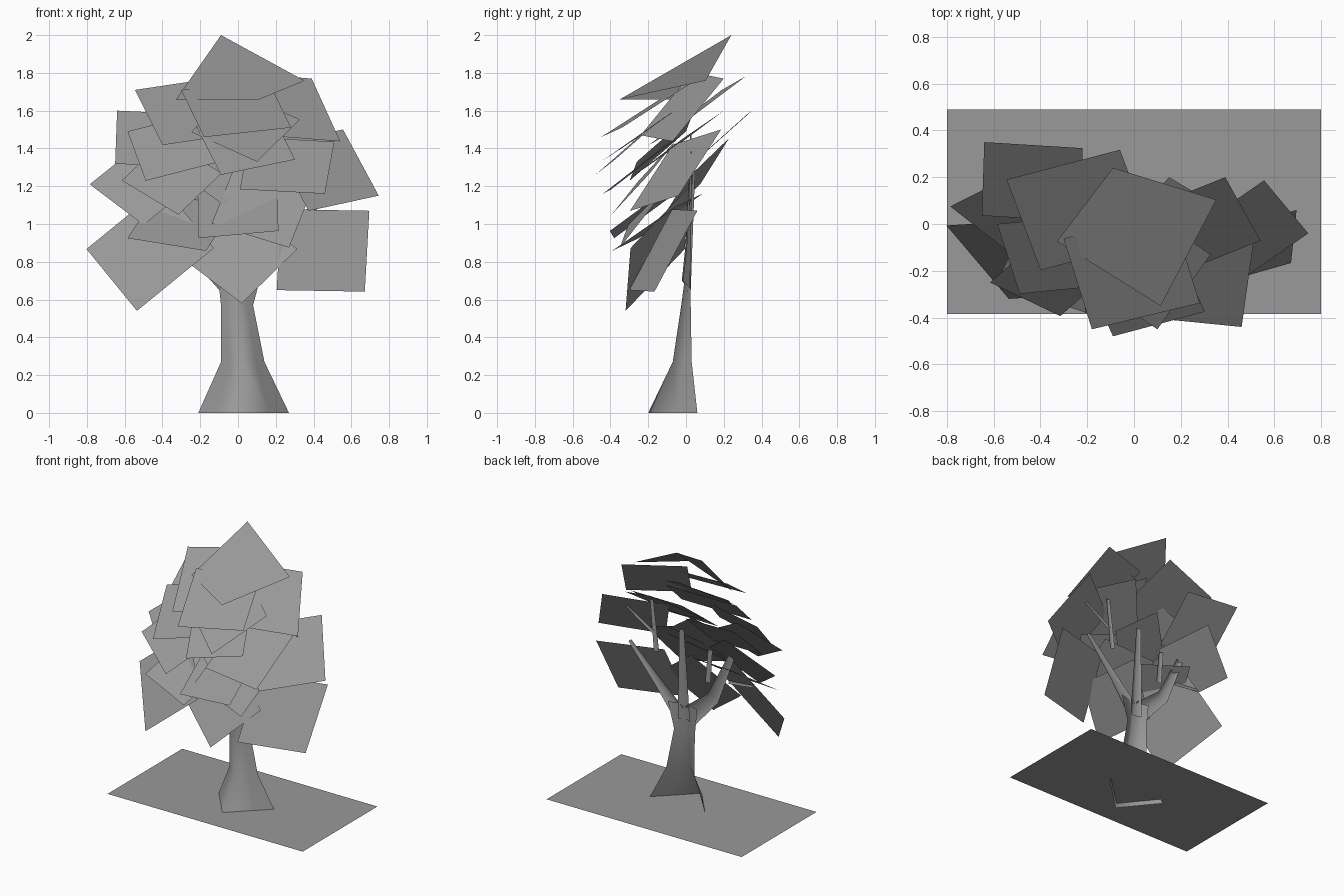
import bpy, bmesh, math
from mathutils import Vector

cube = bpy.data.objects.get("Cube")
if cube:
    bpy.data.objects.remove(cube, do_unlink=True)

grey = bpy.data.materials.new("plain_grey")
grey.use_nodes = True
colour = (0.32, 0.32, 0.32, 1)
grey.diffuse_color = colour
grey.node_tree.nodes["Principled BSDF"].inputs["Base Color"].default_value = colour


def loft(name, rows, smooth=True):
    """Open sheet of quads through equal rows of points."""
    bm = bmesh.new()
    rows = [[bm.verts.new(p) for p in row] for row in rows]
    for low, high in zip(rows, rows[1:]):
        for i in range(len(low) - 1):
            bm.faces.new((low[i], low[i + 1], high[i + 1], high[i]))
    mesh = bpy.data.meshes.new(name)
    bm.to_mesh(mesh)
    bm.free()
    mesh.materials.append(grey)
    for face in mesh.polygons:
        face.use_smooth = smooth
    obj = bpy.data.objects.new(name, mesh)
    bpy.context.collection.objects.link(obj)


def trunk_row(z, right, left, ridge, front, back):
    """Half shell, open at the back, with a rounded or spurred front ridge."""
    middle = 0.6 * back + 0.4 * front
    return [(right, back, z), (0.6 * right + 0.4 * ridge, middle, z), (ridge, front, z),
            (0.6 * left + 0.4 * ridge, middle, z), (left, back, z)]


def branch(name, points, start, end):
    """Shallow half shell along a path, tapering from start to end half width."""
    path = [Vector(p) for p in points]
    rows = []
    for i, p in enumerate(path):
        along = path[min(i + 1, len(path) - 1)] - path[max(i - 1, 0)]
        width = start + (end - start) * i / (len(path) - 1)
        side = along.cross(Vector((0, 1, 0))).normalized() * width
        rows.append([p + side, p - Vector((0, 0.6 * width, 0)), p - side])
    loft(name, rows)


def leaf(name, centre, tip, turn=0, spread=1, flatten=0, fold=0):
    """Card with one corner at tip, turned sideways; low cards hang steeper."""
    c, t = Vector(centre), Vector(tip)
    half = t - c
    lift = math.radians(28 + 34 * (c.z - 0.87) + flatten)
    facing = Vector((turn, -math.cos(lift), math.sin(lift)))
    side = facing.cross(half).normalized() * half.length * spread
    drop = half.cross(side).normalized() * fold
    loft(name, [[t, c + side - drop], [c - side - drop, c - half]])


# Ground sheet, slightly above the foot of the roots
loft("ground", [[(-0.8, -0.385, 0.03), (0.8, -0.385, 0.03)],
                [(-0.8, 0.49, 0.03), (0.8, 0.49, 0.03)]], False)

# Trunk with three spreading roots
loft("trunk", [trunk_row(0, 0.27, -0.21, 0, -0.2, 0.06),
               trunk_row(0.27, 0.14, -0.09, 0.02, -0.07, 0.03),
               trunk_row(0.57, 0.08, -0.09, 0, -0.025, 0.025),
               trunk_row(0.76, 0.13, -0.11, 0, 0, 0.025)])

# Branches
branch("middle_branch", [(0, 0.025, 0.65), (0, 0.05, 1.33)], 0.05, 0.02)
branch("left_branch", [(0.05, 0.02, 0.7), (0.2, 0.025, 0.87), (0.44, 0.03, 1.13)], 0.06, 0.015)
branch("left_upper_branch", [(0.22, 0.03, 1.1), (0.26, 0.03, 1.48)], 0.022, 0.014)
branch("left_twig", [(0.24, 0.03, 1.24), (0.47, 0.03, 1.38)], 0.014, 0.008)
branch("right_branch", [(-0.05, 0.02, 0.7), (-0.24, 0.025, 0.88), (-0.39, 0.03, 1.22)], 0.07, 0.025)
branch("right_upper_twig", [(-0.2, 0.03, 0.98), (-0.22, 0.03, 1.23)], 0.022, 0.018)
branch("right_outer_twig", [(-0.36, 0.02, 1.03), (-0.56, 0.02, 1.05)], 0.014, 0.01)

# Leaf cards: centre, one corner, then optional turn, spread, flattening and fold
middle_cards = [
    ((0.012, -0.055, 1.83), (-0.09, 0.24, 2), 0, 1, 0, 0.14),
    ((-0.01, -0.2, 1.61), (-0.18, -0.45, 1.46), 0.04, 1, 5),
    ((0.04, -0.17, 1.52), (0.1, -0.45, 1.33), 0, 0.85),
    ((0.04, -0.28, 1.43), (-0.09, -0.48, 1.26)),
    ((-0.1, -0.06, 1.29), (-0.35, -0.1, 1.3)),
    ((0, -0.22, 1.07), (-0.21, -0.38, 0.925), 0, 1, 25),
    ((0, -0.19, 0.85), (0.02, -0.35, 0.58)),
]
left_cards = [
    ((0.255, -0.02, 1.62), (0.39, 0.2, 1.77), 0.33, 1.15, -8),
    ((0.2, -0.05, 1.42), (0.15, 0.2, 1.6)),
    ((0.26, -0.24, 1.31), (0.46, -0.44, 1.16), 0, 1, 8),
    ((0.465, -0.055, 1.285), (0.745, -0.04, 1.15), 0.38, 1.08),
    ((0.13, -0.2, 1.1), (0.27, -0.35, 0.875), 0.1),
    ((0.45, -0.12, 0.86), (0.695, 0.06, 1.07), 0.27, 0.85),
]
right_cards = [
    ((-0.23, 0.06, 1.6), (-0.545, 0.19, 1.71), 0.06),
    ((-0.435, 0.18, 1.45), (-0.64, 0.35, 1.6), 0, 0.95),
    ((-0.34, -0.13, 1.41), (-0.585, 0, 1.49), -0.1),
    ((-0.49, 0.04, 1.225), (-0.785, 0.075, 1.21), -0.35),
    ((-0.35, -0.22, 1.25), (-0.615, -0.25, 1.23)),
    ((-0.3, -0.15, 1.01), (-0.585, -0.25, 0.925), 0, 1, 25),
    ((-0.465, -0.15, 0.87), (-0.535, -0.32, 0.54), -0.38, 0.97),
]
for i, card in enumerate(middle_cards + left_cards + right_cards, 1):
    leaf(f"leaf_card_{i}", *card)
